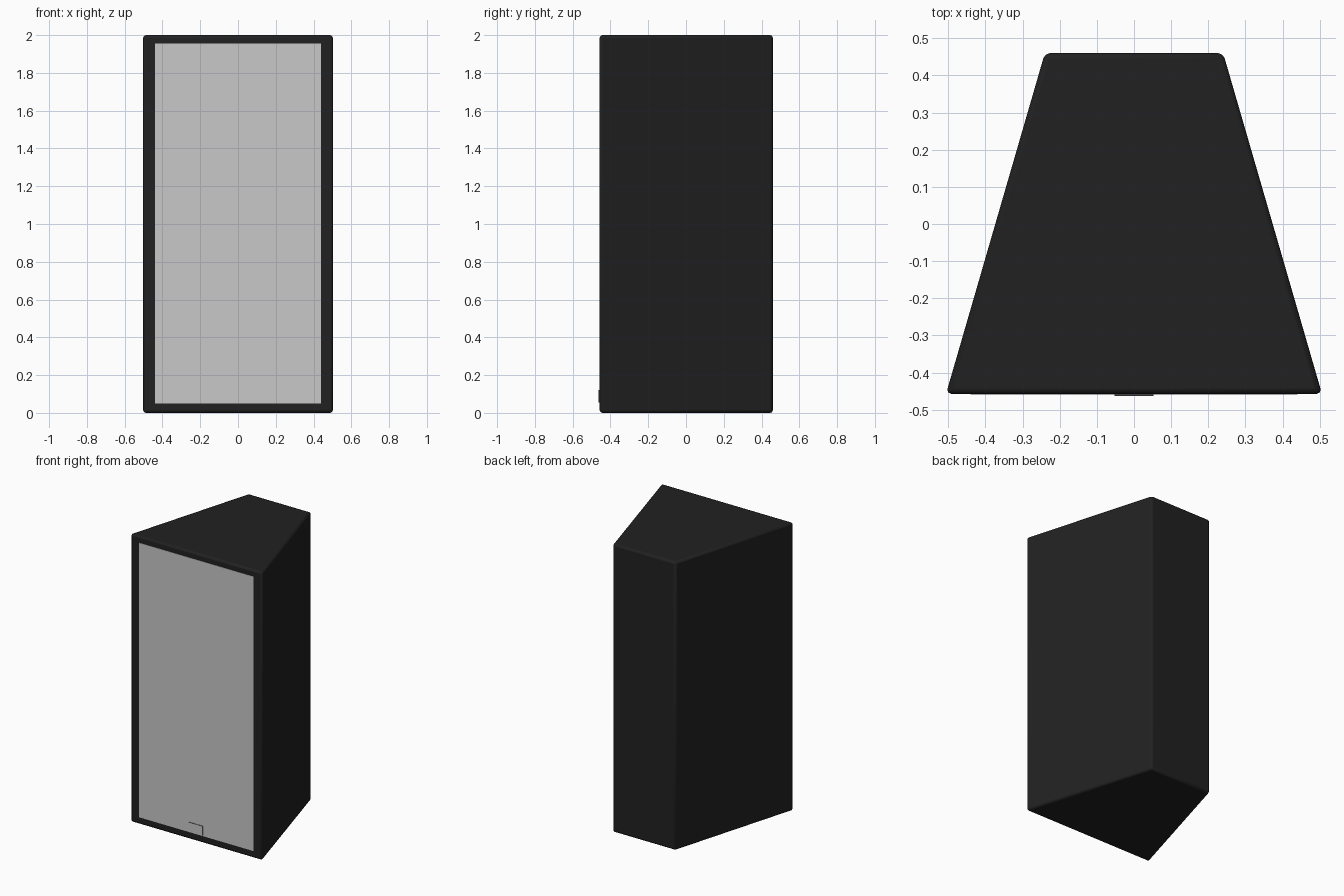
import bpy
import bmesh

cube = bpy.data.objects.get("Cube")
if cube:
    bpy.data.objects.remove(cube, do_unlink=True)


def material(name, value):
    mat = bpy.data.materials.new(name)
    mat.use_nodes = True
    color = (value, value, value, 1)
    mat.diffuse_color = color
    mat.node_tree.nodes["Principled BSDF"].inputs["Base Color"].default_value = color
    return mat


def prism(name, outline, z0, z1, mats):
    """Extrude a plan outline upward from z0 to z1."""
    bm = bmesh.new()
    base = bm.faces.new([bm.verts.new((x, y, z0)) for x, y in outline])
    top = bmesh.ops.extrude_face_region(bm, geom=[base])["geom"]
    bmesh.ops.translate(bm, vec=(0, 0, z1 - z0),
                        verts=[v for v in top if isinstance(v, bmesh.types.BMVert)])
    bmesh.ops.recalc_face_normals(bm, faces=bm.faces)
    mesh = bpy.data.meshes.new(name)
    bm.to_mesh(mesh)
    bm.free()
    for mat in mats:
        mesh.materials.append(mat)
    obj = bpy.data.objects.new(name, mesh)
    bpy.context.collection.objects.link(obj)
    return obj


def plate(name, half_width, y0, y1, z0, z1, mats):
    outline = [(-half_width, y0), (half_width, y0), (half_width, y1), (-half_width, y1)]
    return prism(name, outline, z0, z1, mats)


black = material("cabinet black", 0.015)
grey = material("grille grey", 0.58)
dark_grey = material("badge edge grey", 0.06)

# Tapered cabinet with softened edges
cabinet = prism("cabinet", [(-0.506, -0.457), (0.506, -0.457), (0.24, 0.46), (-0.24, 0.46)],
                0, 2, [black])
bevel = cabinet.modifiers.new("soft edges", "BEVEL")
bevel.width = 0.014
bevel.segments = 2
bevel.limit_method = "ANGLE"
bpy.context.view_layer.objects.active = cabinet
cabinet.select_set(True)
bpy.ops.object.shade_smooth_by_angle()

# Front grille
plate("grille", 0.44, -0.459, -0.45, 0.05, 1.955, [grey])

# Small plain badge: grey face, dark rim
badge = plate("badge", 0.053, -0.463, -0.457, 0.056, 0.12, [grey, dark_grey])
for face in badge.data.polygons:
    face.material_index = 0 if face.normal.y < -0.5 else 1
